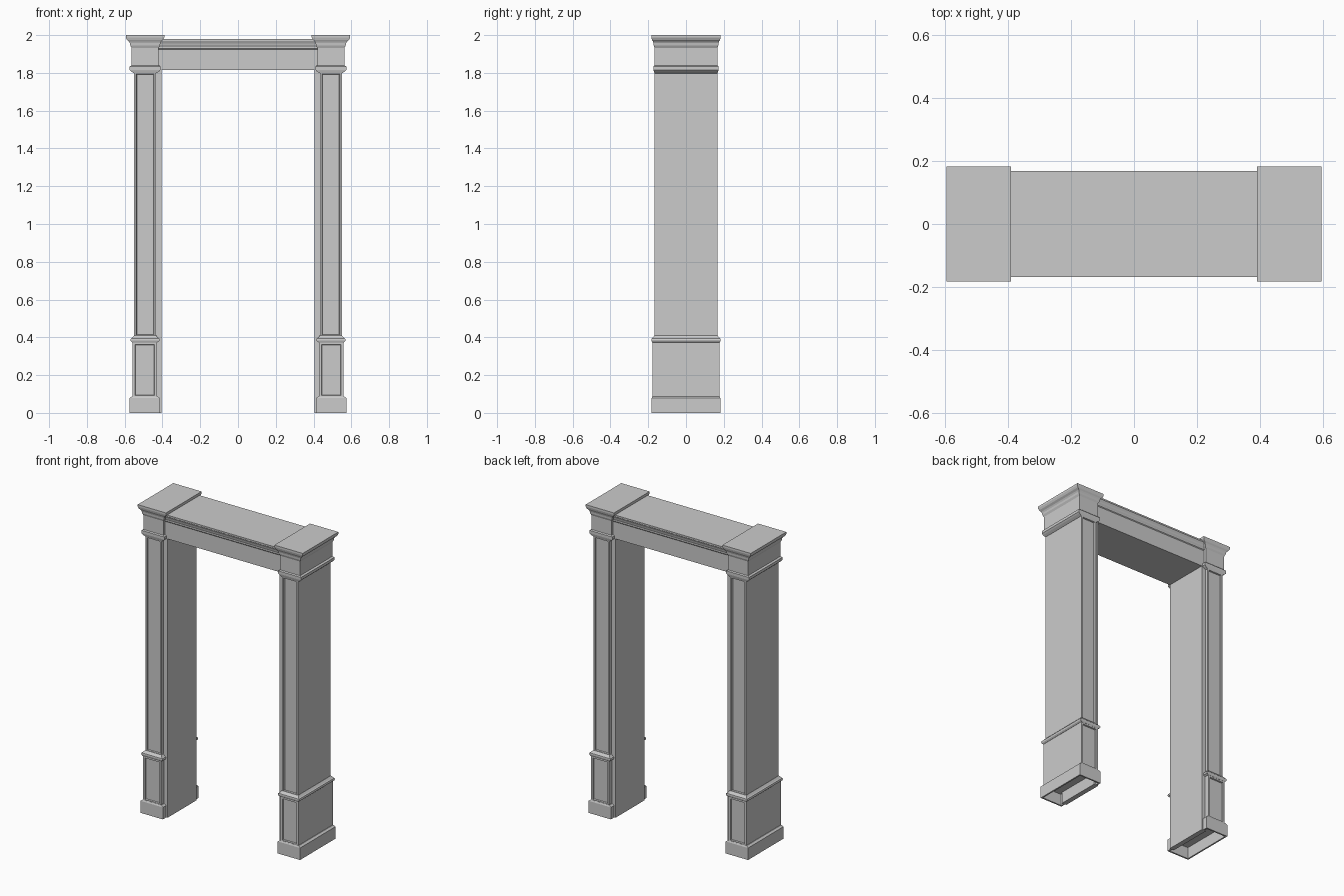
import bpy, bmesh


def finish(bm, name, mirror=True):
    bmesh.ops.recalc_face_normals(bm, faces=bm.faces)
    me = bpy.data.meshes.new(name)
    bm.to_mesh(me)
    bm.free()
    ob = bpy.data.objects.new(name, me)
    bpy.context.collection.objects.link(ob)
    if mirror:
        ob.modifiers.new("Mirror", 'MIRROR').use_axis[0] = True
    return ob


def stack(name, rings, panels=(), inset=0.018):
    """Loft rectangular rings (z, outer x, inner x, half depth); recess the
    front and back faces of the segments listed in panels."""
    bm = bmesh.new()
    loops = [[bm.verts.new(c) for c in ((xo, -y, z), (xi, -y, z), (xi, y, z), (xo, y, z))]
             for z, xo, xi, y in rings]
    recess = []
    for i, (a, b) in enumerate(zip(loops, loops[1:])):
        for k in range(4):
            f = bm.faces.new((a[k], a[(k + 1) % 4], b[(k + 1) % 4], b[k]))
            if i in panels and k in (0, 2):
                recess.append(f)
    bm.faces.new(loops[0])
    bm.faces.new(loops[-1])
    bmesh.ops.recalc_face_normals(bm, faces=bm.faces)
    for f in recess:
        bmesh.ops.inset_region(bm, faces=[f], thickness=inset, depth=0)
        bmesh.ops.inset_region(bm, faces=[f], thickness=0.004, depth=-0.008)
    return finish(bm, name)


# Plinth, hollow underneath
stack("plinth", [
    (0.075, 0.564, 0.423, 0.172), (0.0, 0.564, 0.423, 0.172),
    (0.0, 0.574, 0.413, 0.182), (0.078, 0.574, 0.413, 0.182),
    (0.088, 0.562, 0.426, 0.178)])

# Pedestal with recessed panels
stack("pedestal", [(0.08, 0.558, 0.430, 0.177), (0.375, 0.558, 0.430, 0.177)],
      panels=(0,))

# Moulding on top of the pedestal
stack("pedestal_moulding", [
    (0.372, 0.559, 0.429, 0.178), (0.379, 0.567, 0.417, 0.182),
    (0.386, 0.569, 0.415, 0.183), (0.393, 0.567, 0.417, 0.182),
    (0.397, 0.561, 0.424, 0.178), (0.409, 0.551, 0.433, 0.168)])

# Shaft with long recessed panels
stack("pilaster_shaft", [(0.40, 0.550, 0.434, 0.167), (1.805, 0.550, 0.434, 0.167)],
      panels=(0,), inset=0.016)

# Neck moulding, upper block and flared cap
stack("capital", [
    (1.798, 0.551, 0.433, 0.167), (1.808, 0.566, 0.417, 0.170),
    (1.816, 0.574, 0.410, 0.172), (1.834, 0.574, 0.410, 0.172),
    (1.840, 0.563, 0.420, 0.166), (1.932, 0.563, 0.420, 0.166),
    (1.945, 0.570, 0.413, 0.171), (1.957, 0.572, 0.411, 0.172),
    (1.966, 0.577, 0.406, 0.175), (1.975, 0.588, 0.396, 0.180),
    (1.987, 0.594, 0.390, 0.183), (2.0, 0.594, 0.390, 0.183)])

# Inner jamb lining
stack("jamb", [(0.0, 0.436, 0.404, 0.148), (1.85, 0.436, 0.404, 0.148)])

# Lintel with small cornice, profile extruded along x
half = [(0.149, 1.815), (0.149, 1.925), (0.153, 1.930), (0.153, 1.938),
        (0.158, 1.948), (0.160, 1.956), (0.166, 1.968), (0.168, 1.970), (0.168, 1.980)]
outline = half + [(-y, z) for y, z in reversed(half)]
bm = bmesh.new()
face = bm.faces.new([bm.verts.new((-0.43, y, z)) for y, z in outline])
ext = bmesh.ops.extrude_face_region(bm, geom=[face])
bmesh.ops.translate(bm, vec=(0.86, 0, 0),
                    verts=[v for v in ext["geom"] if isinstance(v, bmesh.types.BMVert)])
finish(bm, "lintel", mirror=False)
